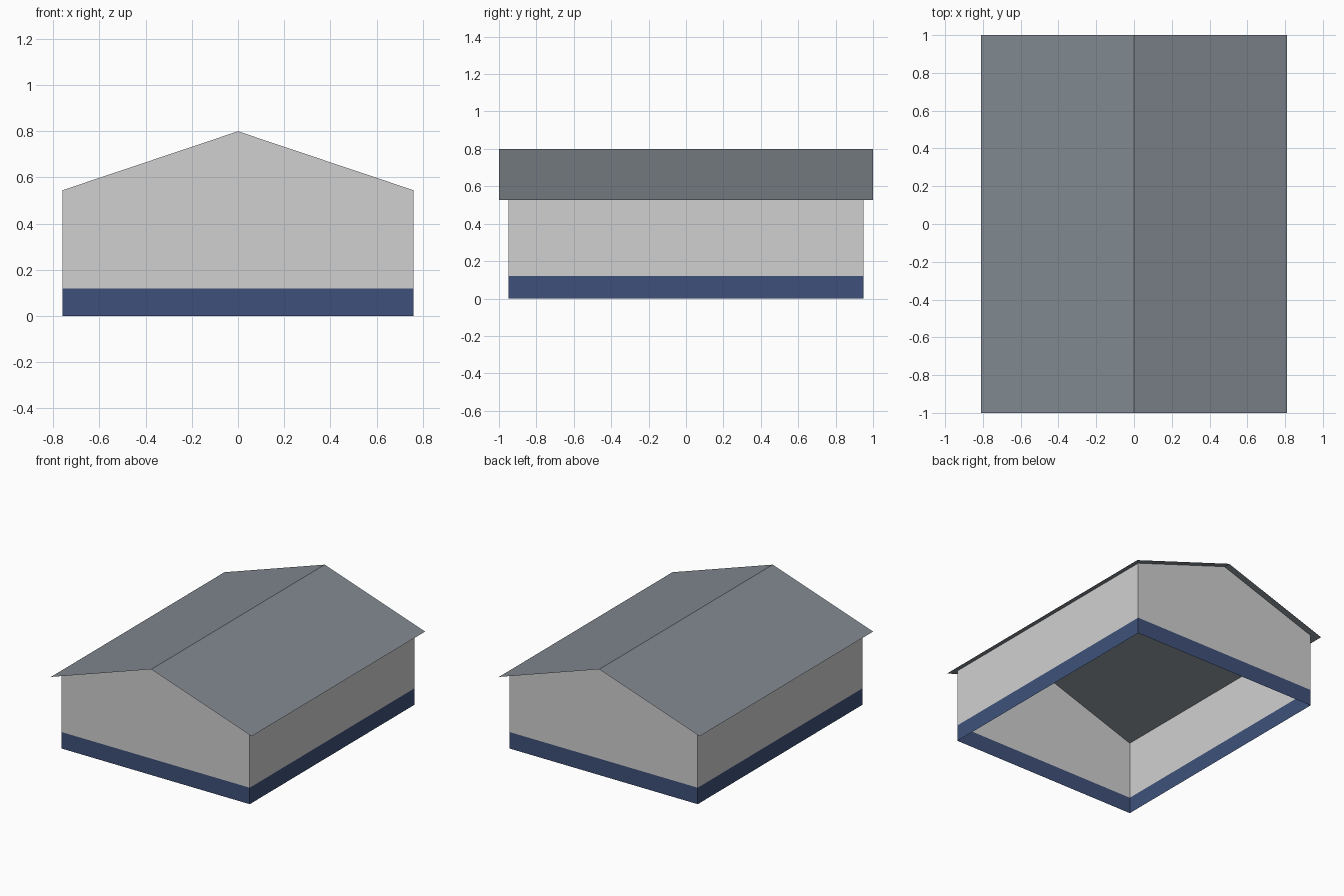
import bpy
import bmesh
from mathutils import Vector

cube = bpy.data.objects.get("Cube")
if cube:
    bpy.data.objects.remove(cube, do_unlink=True)

RIDGE_Z = 0.80
EAVE_X, EAVE_Z = 0.81, 0.528
WALL_X, WALL_Y = 0.76, 0.95
WALL_Z = RIDGE_Z - (RIDGE_Z - EAVE_Z) * WALL_X / EAVE_X
BAND_Z = 0.12


def material(name, rgb):
    mat = bpy.data.materials.new(name)
    mat.use_nodes = True
    mat.diffuse_color = (*rgb, 1)
    mat.node_tree.nodes["Principled BSDF"].inputs["Base Color"].default_value = (*rgb, 1)
    return mat


def add_object(name, bm, mats):
    mesh = bpy.data.meshes.new(name)
    bm.to_mesh(mesh)
    bm.free()
    for mat in mats:
        mesh.materials.append(mat)
    obj = bpy.data.objects.new(name, mesh)
    bpy.context.collection.objects.link(obj)
    return obj


def extrude_edges(bm, edges, length):
    geom = bmesh.ops.extrude_edge_only(bm, edges=edges)["geom"]
    verts = [v for v in geom if isinstance(v, bmesh.types.BMVert)]
    bmesh.ops.translate(bm, verts=verts, vec=(0, length, 0))


wall_grey = material("wall_grey", (0.63, 0.63, 0.63))
band_blue = material("band_blue", (0.049, 0.083, 0.197))
roof_grey = material("roof_slate_grey", (0.218, 0.247, 0.276))

# Walls: a gabled prism, open below and under the roof
bm = bmesh.new()
profile = [(-WALL_X, 0), (WALL_X, 0), (WALL_X, WALL_Z), (0, RIDGE_Z), (-WALL_X, WALL_Z)]
gable = bm.faces.new([bm.verts.new((x, -WALL_Y, z)) for x, z in profile])
front = bmesh.ops.duplicate(bm, geom=[gable])["geom"]
solid = bmesh.ops.extrude_face_region(bm, geom=[gable])["geom"]
bmesh.ops.translate(bm, verts=[v for v in solid if isinstance(v, bmesh.types.BMVert)],
                    vec=(0, 2 * WALL_Y, 0))
bmesh.ops.remove_doubles(bm, verts=bm.verts[:], dist=0.0001)
bm.normal_update()
bmesh.ops.delete(bm, geom=[f for f in bm.faces if abs(f.normal.z) > 0.5], context="FACES")

# Painted base band: cut the walls level and colour below the cut
bmesh.ops.bisect_plane(bm, geom=bm.verts[:] + bm.edges[:] + bm.faces[:],
                       plane_co=(0, 0, BAND_Z), plane_no=(0, 0, 1))
for face in bm.faces:
    face.material_index = int(face.calc_center_median().z < BAND_Z)
    centre = face.calc_center_median()
    face.normal_update()
    if face.normal.dot(Vector((centre.x, centre.y, 0))) < 0:
        face.normal_flip()
add_object("walls", bm, [wall_grey, band_blue])

# Roof: one thin folded sheet overhanging the walls
bm = bmesh.new()
points = [bm.verts.new((x, -1, z)) for x, z in
          [(-EAVE_X, EAVE_Z), (0, RIDGE_Z), (EAVE_X, EAVE_Z)]]
extrude_edges(bm, [bm.edges.new(pair) for pair in zip(points, points[1:])], 2)
bm.normal_update()
for face in bm.faces:
    if face.normal.z < 0:
        face.normal_flip()
add_object("roof", bm, [roof_grey])
